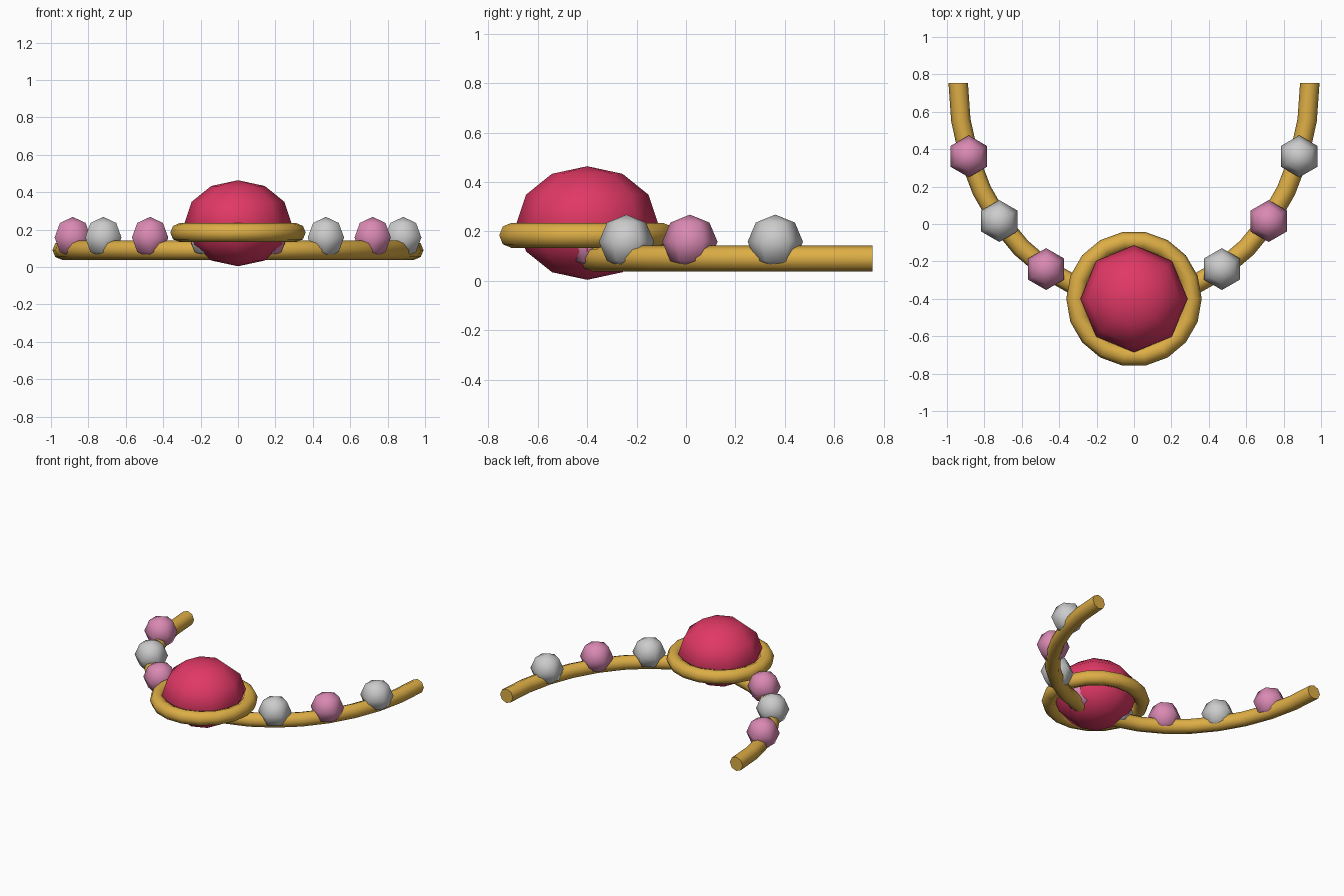
import bpy, bmesh
from math import sin, cos, pi, radians

if "Cube" in bpy.data.objects:
    bpy.data.objects.remove(bpy.data.objects["Cube"])

def material(name, rgb):
    m = bpy.data.materials.new(name)
    m.diffuse_color = (*rgb, 1)
    m.use_nodes = True
    m.node_tree.nodes["Principled BSDF"].inputs["Base Color"].default_value = m.diffuse_color
    return m

GOLD = material("gold", (0.72, 0.42, 0.06))
RED = material("red", (0.75, 0.04, 0.13))
PINK = material("pink", (0.70, 0.25, 0.45))
PEARL = material("pearl", (0.82, 0.82, 0.79))

def finish(bm, name, mat):
    bmesh.ops.recalc_face_normals(bm, faces=bm.faces)
    me = bpy.data.meshes.new(name)
    bm.to_mesh(me)
    bm.free()
    me.materials.append(mat)
    ob = bpy.data.objects.new(name, me)
    bpy.context.collection.objects.link(ob)
    return ob

def ball(name, mat, centre, size, segs, rings):
    bm = bmesh.new()
    bmesh.ops.create_uvsphere(bm, u_segments=segs, v_segments=rings, radius=1)
    for v in bm.verts:
        v.co = [c + s * p for c, s, p in zip(centre, size, v.co)]
    for f in bm.faces:
        f.smooth = True
    return finish(bm, name, mat)

def tube(name, mat, frames, r, sides=8, closed=False):
    """Sweep a polygon along frames of (x, y, z, outward_x, outward_y)."""
    bm = bmesh.new()
    loops = []
    for x, y, z, nx, ny in frames:
        angles = [2 * pi * k / sides for k in range(sides)]
        loops.append([bm.verts.new((x + nx * r * cos(a), y + ny * r * cos(a),
                                    z + r * sin(a))) for a in angles])
    pairs = list(zip(loops, loops[1:] + loops[:1]))
    for a, b in pairs if closed else pairs[:-1]:
        for k in range(sides):
            j = (k + 1) % sides
            bm.faces.new((a[k], a[j], b[j], b[k])).smooth = True
    if not closed:
        bm.faces.new(loops[0])
        bm.faces.new(loops[-1])
    return finish(bm, name, mat)

# Half-ellipse followed by the band and the beads
A, B, Y0 = 0.94, 1.15, 0.755

def arc(deg):
    t = radians(deg)
    return A * cos(t), Y0 - B * sin(t)

# Band, open at the back
frames = []
for i in range(19):
    t = radians(i * 10)
    nx, ny = cos(t) / A, -sin(t) / B
    n = (nx * nx + ny * ny) ** 0.5
    frames.append((*arc(i * 10), 0.09, nx / n, ny / n))
tube("band", GOLD, frames, 0.052)

# Beads in alternating colours, the middle pair tucked under the gem
for i in range(8):
    x, y = arc(20 + 20 * i)
    ball(f"bead_{i + 1}", PINK if i % 2 else PEARL, (x, y, 0.158),
         (0.112, 0.112, 0.11), 6, 4)

# Gem
ball("gem", RED, (0, -0.4, 0.234), (0.286, 0.286, 0.23), 8, 6)

# Setting ring around the gem
N = 18
ring = [(0.311 * cos(2 * pi * i / N), -0.4 + 0.311 * sin(2 * pi * i / N), 0.184,
         cos(2 * pi * i / N), sin(2 * pi * i / N)) for i in range(N)]
tube("setting_ring", GOLD, ring, 0.051, closed=True)
